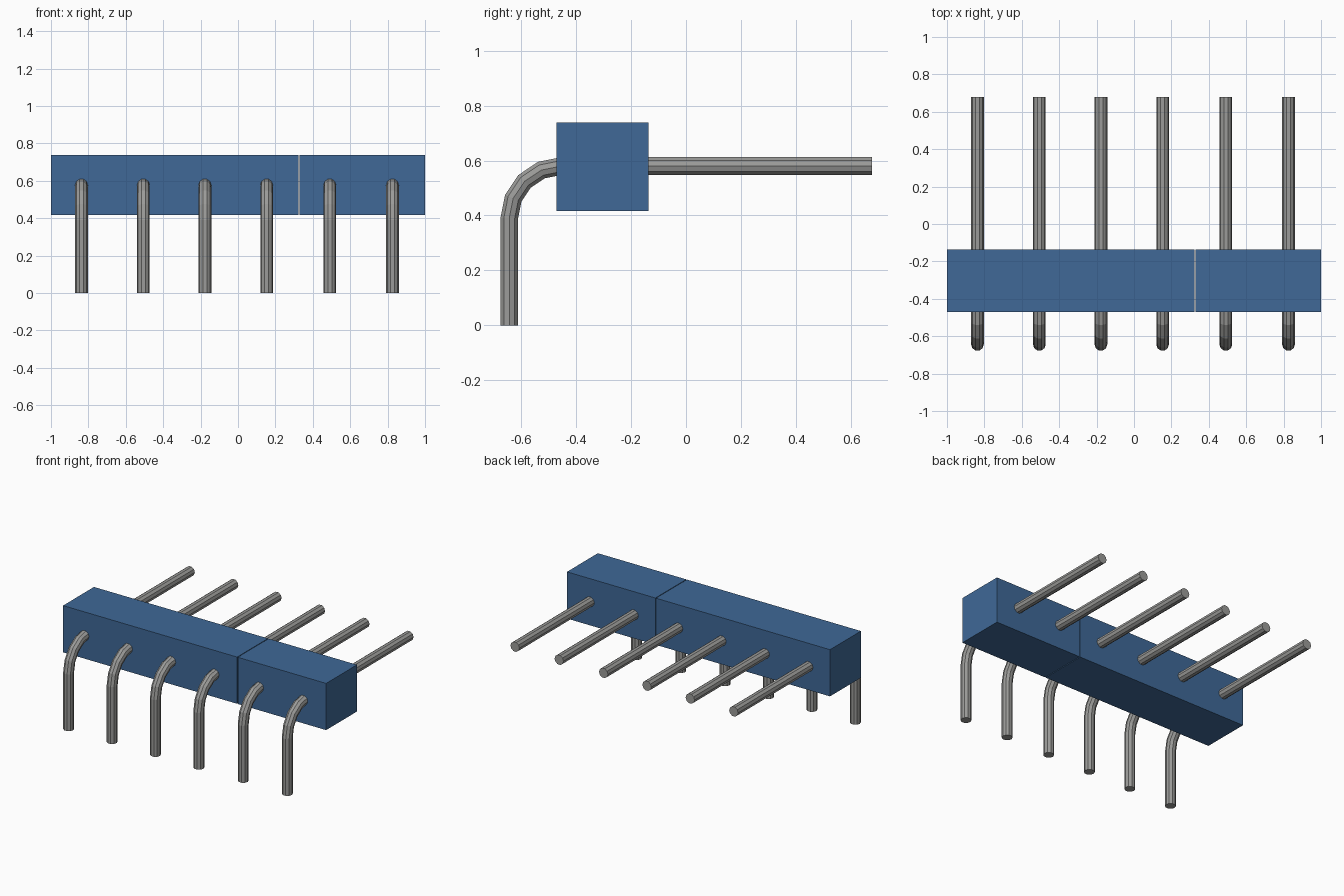
import bpy, bmesh, math
from mathutils import Vector

cube = bpy.data.objects.get("Cube")
if cube:
    bpy.data.objects.remove(cube, do_unlink=True)


def material(name, rgb):
    m = bpy.data.materials.new(name)
    m.use_nodes = True
    m.diffuse_color = (*rgb, 1)
    m.node_tree.nodes["Principled BSDF"].inputs["Base Color"].default_value = (*rgb, 1)
    return m


BLUE = material("blue plastic", (0.05, 0.14, 0.31))
GREY = material("grey metal", (0.33, 0.33, 0.32))


def finish(name, bm, mat):
    bmesh.ops.recalc_face_normals(bm, faces=bm.faces[:])
    me = bpy.data.meshes.new(name)
    bm.to_mesh(me)
    bm.free()
    me.materials.append(mat)
    ob = bpy.data.objects.new(name, me)
    bpy.context.collection.objects.link(ob)
    return ob


def box(name, lo, hi, mat):
    bm = bmesh.new()
    bmesh.ops.create_cube(bm, size=1)
    for v in bm.verts:
        v.co = Vector([a + (b - a) * (c + 0.5) for a, b, c in zip(lo, hi, v.co)])
    return finish(name, bm, mat)


# Housing segments, butted together with one fine gap between the fourth and fifth
SPANS = [(-1, -0.67), (-0.67, -0.34), (-0.34, -0.01),
         (-0.01, 0.323), (0.328, 0.66), (0.66, 1)]
for i, (x0, x1) in enumerate(SPANS):
    box(f"housing_segment_{i + 1}", (x0, -0.471, 0.417), (x1, -0.136, 0.738), BLUE)

# Pin centre line in the y-z plane: upright leg, quarter bend, straight tail
LEG_Y, TAIL_Z, BEND, RADIUS, SIDES = -0.644, 0.58, 0.19, 0.034, 10
path = [((LEG_Y, 0), 0)]
for k in range(5):
    a = math.pi / 2 * k / 4
    path.append(((LEG_Y + BEND * (1 - math.cos(a)),
                  TAIL_Z - BEND * (1 - math.sin(a))), a))
path.append(((0.678, TAIL_Z), math.pi / 2))


def pin(name, x):
    bm = bmesh.new()
    rings = []
    for (y, z), a in path:
        # Each ring lies square to the path direction
        ring = []
        for s in range(SIDES):
            t = 2 * math.pi * s / SIDES
            u, w = RADIUS * math.cos(t), RADIUS * math.sin(t)
            ring.append(bm.verts.new((x + u, y - w * math.cos(a), z + w * math.sin(a))))
        rings.append(ring)
    for r0, r1 in zip(rings, rings[1:]):
        for s in range(SIDES):
            n = (s + 1) % SIDES
            bm.faces.new((r0[s], r0[n], r1[n], r1[s]))
    bm.faces.new(rings[0])
    bm.faces.new(rings[-1])
    return finish(name, bm, GREY)


for i, x in enumerate((-0.837, -0.506, -0.177, 0.153, 0.491, 0.826)):
    pin(f"bent_pin_{i + 1}", x)
